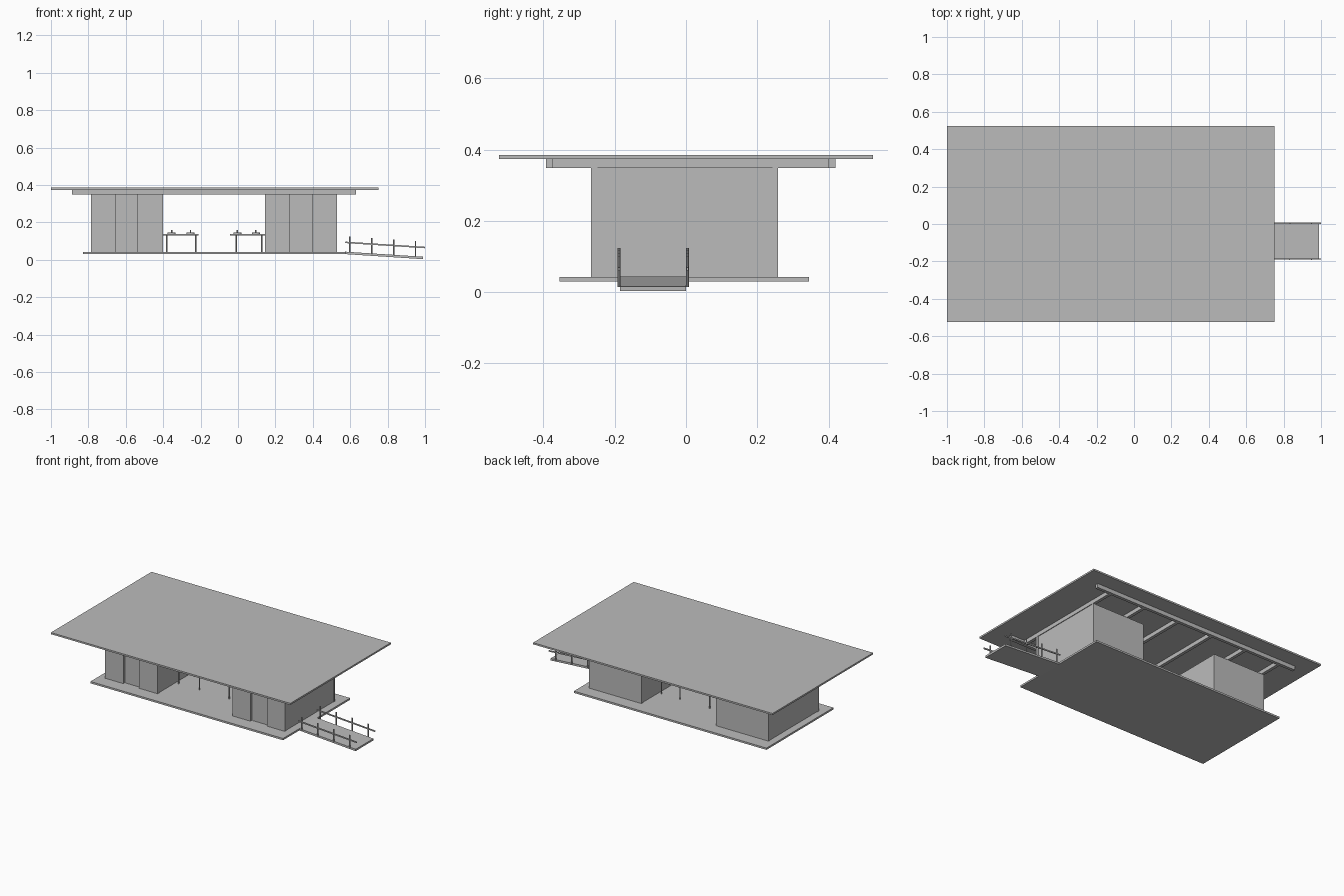
import bpy
import math

if "Cube" in bpy.data.objects:
    bpy.data.objects.remove(bpy.data.objects["Cube"], do_unlink=True)

grey = bpy.data.materials.new("plain_grey")
grey.use_nodes = True
colour = (0.5, 0.5, 0.5, 1)
grey.diffuse_color = colour
grey.node_tree.nodes["Principled BSDF"].inputs["Base Color"].default_value = colour


def box(name, x, y, z, tilt=0.0):
    """Box from (min, max) pairs, optionally tilted about y."""
    spans = (x, y, z)
    bpy.ops.mesh.primitive_cube_add(size=1, location=[sum(s) / 2 for s in spans])
    ob = bpy.context.object
    ob.name = name
    ob.scale = [s[1] - s[0] for s in spans]
    bpy.ops.object.transform_apply(location=False, rotation=False, scale=True)
    ob.rotation_euler.y = tilt
    ob.data.materials.append(grey)
    return ob


def rod(name, x, y, z0, z1, radius, sides=10):
    bpy.ops.mesh.primitive_cylinder_add(vertices=sides, radius=radius, depth=z1 - z0,
                                        location=(x, y, (z0 + z1) / 2))
    ob = bpy.context.object
    ob.name = name
    ob.data.materials.append(grey)
    bpy.ops.object.shade_smooth_by_angle()


FLOOR, CEILING, ROOF = 0.042, 0.348, 0.374

# Floor slab and overhanging roof
box("floor_slab", (-0.83, 0.578), (-0.355, 0.345), (0.03, FLOOR))
box("roof", (-1, 0.75), (-0.525, 0.525), (ROOF, 0.385))

# Roof beams: two long ones joined by six cross beams
box("front_beam", (-0.887, 0.632), (-0.393, -0.373), (CEILING, ROOF))
box("back_beam", (-0.887, 0.632), (0.4, 0.42), (CEILING, ROOF))
for i in range(6):
    x = -0.775 + i * 0.2593
    box("cross_beam", (x - 0.01, x + 0.01), (-0.38, 0.41), (CEILING, ROOF))


# Two rooms, each with a recessed doorway in the front
def room(side, x0, x1, d0, d1):
    z = (FLOOR, CEILING)
    box(side + "_back_wall", (x0, x1), (0.243, 0.258), z)
    box(side + "_front_wall_a", (x0, d0), (-0.267, -0.249), z)
    box(side + "_front_wall_b", (d1, x1), (-0.267, -0.249), z)
    box(side + "_doorway", (d0, d1), (-0.249, -0.24), z)
    box(side + "_door", (d0 + 0.006, d1 - 0.006), (-0.252, -0.249), (FLOOR, 0.293))
    for name, a in (("_outer", x0 + 0.003), ("_inner", x1 - 0.015)):
        box(side + name + "_side_wall", (a, a + 0.012), (-0.262, 0.253), z)


room("right", -0.785, -0.4, -0.652, -0.537)
room("left", 0.145, 0.53, 0.278, 0.398)


# Tables in the open passage, each with two dishes
def table(side, x0, x1, legs, dishes):
    box(side + "_table_top", (x0, x1), (-0.095, 0.095), (0.129, 0.137))
    for x in legs:
        for y in (-0.077, 0.077):
            rod(side + "_table_leg", x, y, FLOOR, 0.13, 0.004)
    for x in dishes:
        rod(side + "_dish", x, 0, 0.137, 0.146, 0.022, 16)
        rod(side + "_dish_stem", x, 0, 0.146, 0.16, 0.004)


table("right", -0.4, -0.212, (-0.38, -0.227), (-0.355, -0.254))
table("left", -0.042, 0.145, (-0.01, 0.126), (-0.003, 0.096))

# Sloping ramp with a post and bar railing on each edge
slope = math.atan2(0.027, 0.415)
box("ramp", (0.572, 0.99), (-0.185, 0.0), (0.0165, 0.0295), slope)
for side, y in (("front", -0.188), ("back", 0.004)):
    box(side + "_rail", (0.573, 1.0), (y - 0.003, y + 0.003), (0.075, 0.083), slope)
    for i in range(4):
        x = 0.598 + i * 0.117
        drop = (x - 0.598) * 0.067
        rod(side + "_rail_post", x, y, 0.038 - drop, 0.124 - drop, 0.004)
